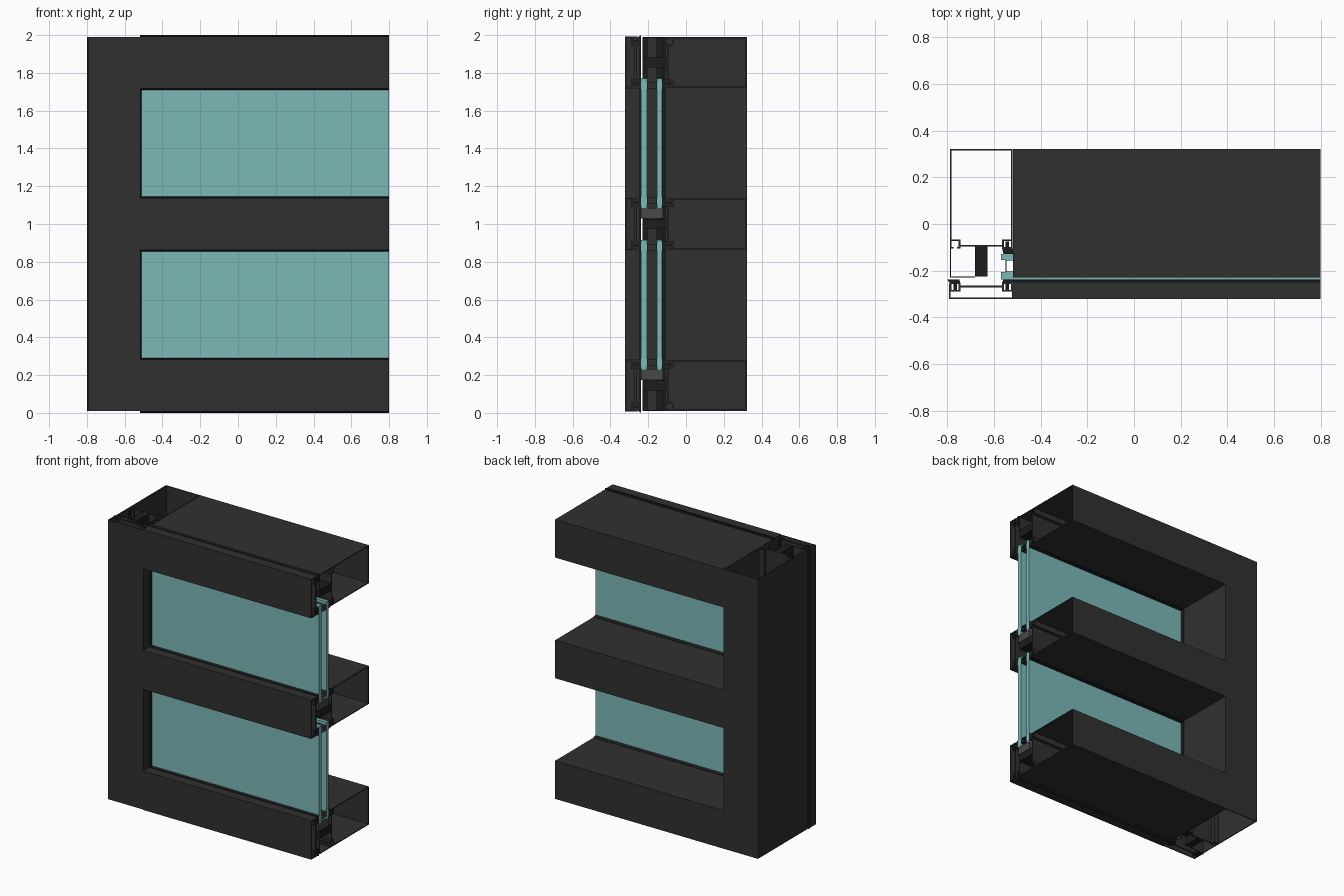
import bpy, bmesh

if "Cube" in bpy.data.objects:
    bpy.data.objects.remove(bpy.data.objects["Cube"])


def material(name, rgb, alpha=1.0):
    m = bpy.data.materials.new(name)
    m.diffuse_color = (*rgb, alpha)
    m.use_nodes = True
    m.node_tree.nodes["Principled BSDF"].inputs["Base Color"].default_value = m.diffuse_color
    return m


FRAME = material("dark_frame", (0.03, 0.03, 0.03))
RUBBER = material("black_rubber", (0.012, 0.012, 0.012))
BLOCK = material("grey_block", (0.065, 0.065, 0.065))
GLASS = material("tinted_glass", (0.2, 0.48, 0.48), 0.55)


def sweep(name, profiles, start, end, place, mat):
    """Extrude closed (u, y) outlines from start to end along the bar."""
    bm = bmesh.new()
    for pts in profiles:
        rings = [[bm.verts.new(place(u, y, t)) for u, y in pts] for t in (start, end)]
        bm.faces.new(rings[0])
        bm.faces.new(rings[1])
        n = len(pts)
        for i in range(n):
            j = (i + 1) % n
            bm.faces.new((rings[0][i], rings[0][j], rings[1][j], rings[1][i]))
    bmesh.ops.recalc_face_normals(bm, faces=bm.faces)
    me = bpy.data.meshes.new(name)
    bm.to_mesh(me)
    bm.free()
    me.materials.append(mat)
    ob = bpy.data.objects.new(name, me)
    bpy.context.collection.objects.link(ob)
    return ob


def rect(u0, u1, y0, y1):
    return [(u0, y0), (u1, y0), (u1, y1), (u0, y1)]


def flip(pts, side):
    return [(u * side, y) for u, y in pts]


def channel(half, y_open, y_end, t):
    """Thin U section, open at y_open and closed at y_end."""
    k = t if y_end > y_open else -t
    return [(-half, y_open), (-half, y_end), (half, y_end), (half, y_open),
            (half - t, y_open), (half - t, y_end - k), (t - half, y_end - k), (t - half, y_open)]


def race(y0, s):
    """Lipped gasket groove at the edge of a profile."""
    return [(0.09, y0), (0.135, y0), (0.135, y0 + s * .04), (0.12, y0 + s * .04),
            (0.12, y0 + s * .033), (0.128, y0 + s * .033), (0.128, y0 + s * .007),
            (0.097, y0 + s * .007), (0.097, y0 + s * .033), (0.105, y0 + s * .033),
            (0.105, y0 + s * .04), (0.09, y0 + s * .04)]


def gasket(tip, y_face, y_lip, y_root):
    """Rubber strip with a tapered head and a root in the groove."""
    return [(0.095, y_face), (tip, y_face), (tip - 0.006, y_lip), (0.12, y_lip),
            (0.12, y_root), (0.105, y_root), (0.105, y_lip), (0.09, y_lip)]


# hollow spacer bar between the two panes
SPACER = [rect(.105, .108, -.206, -.154), rect(.137, .14, -.206, -.154),
          rect(.108, .137, -.206, -.203), rect(.108, .137, -.157, -.154)]


def bar(name, start, end, place, glass_sides):
    both = (-1, 1)
    # hollow box with front web and gasket grooves
    sweep(name + "_box",
          [channel(0.135, -0.066, 0.322, 0.007), rect(-0.09, 0.09, -0.097, -0.089)]
          + [flip(race(-0.066, -1), s) for s in both], start, end, place, FRAME)
    # thermal isolator
    sweep(name + "_isolator", [rect(-0.026, 0.026, -0.225, -0.097)], start, end, place, RUBBER)
    # pressure plate and snap-on cover
    sweep(name + "_pressure_plate",
          [rect(-0.09, 0.09, -0.272, -0.263)] + [flip(race(-0.29, 1), s) for s in both],
          start, end, place, FRAME)
    sweep(name + "_cover", [channel(0.138, -0.256, -0.322, 0.006)], start, end, place, FRAME)
    # outer gaskets on both edges
    sweep(name + "_outer_gaskets",
          [flip(gasket(0.145, -0.237, -0.25, -0.282), s) for s in both], start, end, place, RUBBER)
    # glazed edges: inner gasket and spacer
    sweep(name + "_inner_gaskets",
          [flip(gasket(0.143, -0.128, -0.106, -0.074), s) for s in glass_sides],
          start, end, place, RUBBER)
    sweep(name + "_spacers", [flip(p, s) for s in glass_sides for p in SPACER],
          start, end, place, FRAME)
    # unglazed edges: folded closing sheet
    closing = [(0.135, -0.1), (0.135, -0.23), (0.026, -0.23), (0.026, -0.225),
               (0.13, -0.225), (0.13, -0.1)]
    sheets = [flip(closing, s) for s in both if s not in glass_sides]
    if sheets:
        sweep(name + "_closing_sheet", sheets, start, end, place, FRAME)


CX, LEFT, RIGHT = -0.655, -0.518, 0.8
LEVELS = [0.145, 1.0, 1.855]

# vertical mullion
bar("mullion", 0.01, 1.99, lambda u, y, t: (CX + u, y, t), (1,))

# three horizontal transoms
for label, cz, sides in zip(("bottom", "middle", "top"), LEVELS, ((1,), (-1, 1), (-1,))):
    put = lambda u, y, t, cz=cz: (t, y, cz + u)
    bar(label + "_transom", LEFT, RIGHT, put, sides)
    if 1 in sides:
        # block carrying the glass
        sweep(label + "_setting_block", [rect(0.03, 0.085, -0.238, -0.122)],
              LEFT, RIGHT - 0.002, put, BLOCK)

# double glazing in each opening
for label, z0, z1 in zip(("lower", "upper"), LEVELS[:-1], LEVELS[1:]):
    for face, y0, y1 in (("outer", -0.237, -0.206), ("inner", -0.154, -0.128)):
        sweep(f"{label}_{face}_pane", [rect(-0.57, RIGHT, y0, y1)], z0 + 0.085, z1 - 0.085,
              lambda u, y, t: (u, y, t), GLASS)
